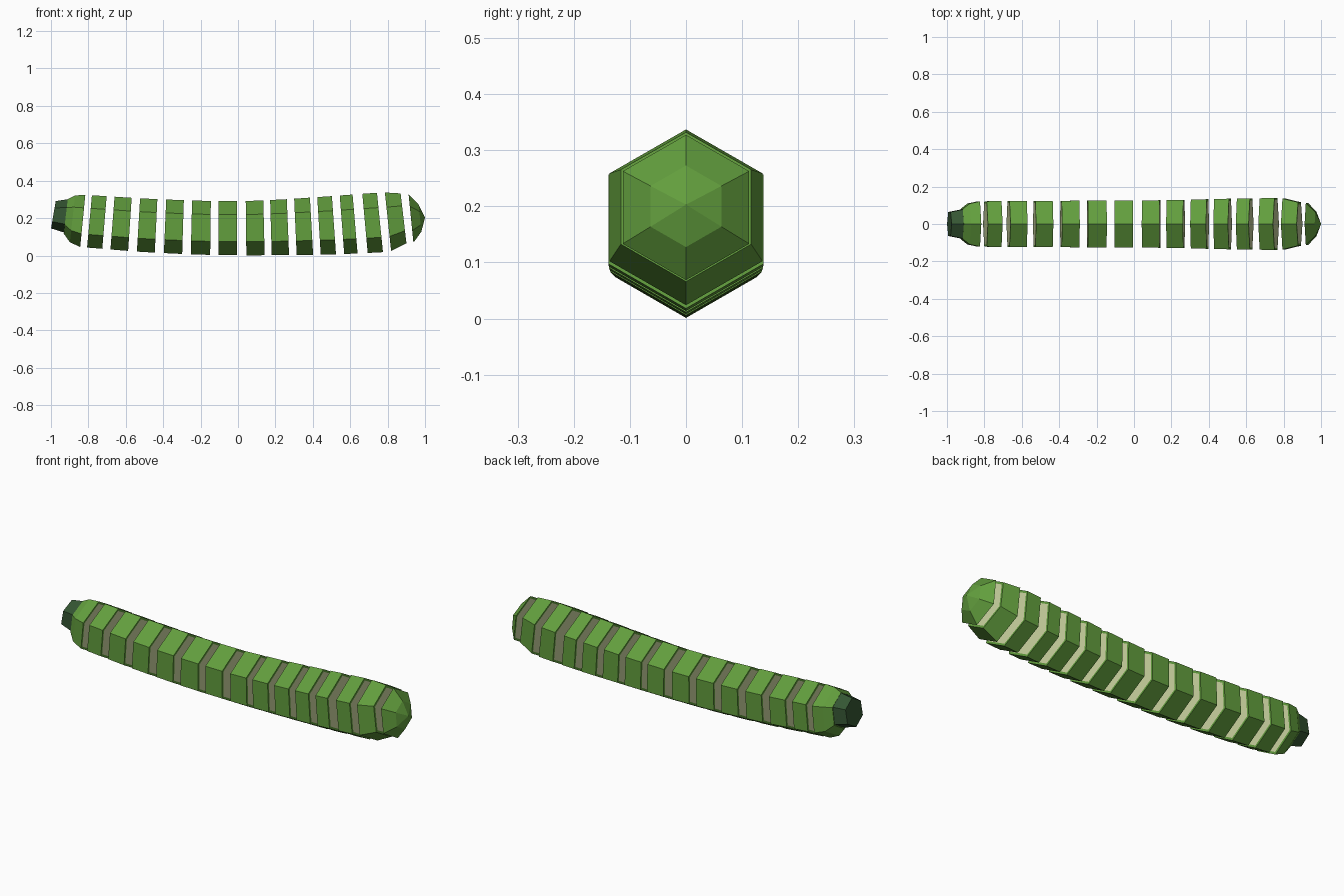
import bpy, bmesh, math
from mathutils import Vector

if "Cube" in bpy.data.objects:
    bpy.data.objects.remove(bpy.data.objects["Cube"])


def mat(name, rgb):
    m = bpy.data.materials.new(name)
    m.diffuse_color = (*rgb, 1)
    m.use_nodes = True
    m.node_tree.nodes["Principled BSDF"].inputs["Base Color"].default_value = m.diffuse_color
    return m


SKIN = mat("green skin", (0.123, 0.342, 0.047))
FLESH = mat("pale flesh", (0.61, 0.67, 0.36))
STEM = mat("dark green stem", (0.035, 0.092, 0.033))
RIM = 0.013  # skin thickness seen on the cut faces

# Centre line and radius along the body: x, z, radius
LINE = [(-0.83, 0.185, 0.140), (-0.5, 0.161, 0.143), (-0.2, 0.148, 0.144),
        (0.05, 0.146, 0.145), (0.25, 0.151, 0.149), (0.5, 0.161, 0.156),
        (0.75, 0.176, 0.160), (0.8, 0.180, 0.158), (0.885, 0.199, 0.134)]


def body(x):
    for a, b in zip(LINE, LINE[1:]):
        if x <= b[0]:
            t = (x - a[0]) / (b[0] - a[0])
            return a[1] + t * (b[1] - a[1]), a[2] + t * (b[2] - a[2])
    return LINE[-1][1:]


def section(x):
    z, r = body(x)
    return (x, z, r, (x + 0.05) * 0.125)


def loft(name, rings, side, cut_start=False, cut_end=False, tip=None):
    """Six-sided loft through tilted rings (x, z, radius, tilt)."""
    rings = list(rings)
    cuts = []
    # a cut face is a skin rim around a pale core
    if cut_start:
        x, z, r, s = rings[0]
        rings.insert(0, (x, z, r - RIM, s))
    if cut_end:
        x, z, r, s = rings[-1]
        rings.append((x, z, r - RIM, s))
    bm = bmesh.new()
    loops = []
    for x, z, r, s in rings:
        up = Vector((-s, 0, 1)).normalized()
        loops.append([bm.verts.new(Vector((x, 0, z)) + up * r * math.cos(k * math.pi / 3)
                                   + Vector((0, r * math.sin(k * math.pi / 3), 0)))
                      for k in range(6)])
    for a, b in zip(loops, loops[1:]):
        for k in range(6):
            bm.faces.new((a[k], a[k - 1], b[k - 1], b[k]))
    bm.faces.new(loops[0]).material_index = int(cut_start)
    if tip:
        v = bm.verts.new(tip)
        for k in range(6):
            bm.faces.new((loops[-1][k], loops[-1][k - 1], v))
    else:
        bm.faces.new(loops[-1][::-1]).material_index = int(cut_end)
    bmesh.ops.recalc_face_normals(bm, faces=bm.faces)
    me = bpy.data.meshes.new(name)
    bm.to_mesh(me)
    bm.free()
    me.materials.append(side)
    if cut_start or cut_end:
        me.materials.append(FLESH)
    ob = bpy.data.objects.new(name, me)
    bpy.context.collection.objects.link(ob)


# Stem stub at the left end
loft("stem", [(-0.987, 0.218, 0.074, -0.17), (-0.918, 0.212, 0.09, -0.12)], STEM)

# Rounded left end piece
loft("stem_end", [(-0.921, 0.21, 0.093, -0.12), (-0.885, 0.196, 0.126, -0.11),
                  section(-0.83)], SKIN, cut_end=True)

# Separate slices with pale cut faces
CUTS = [(-0.794, -0.714), (-0.671, -0.578), (-0.532, -0.438), (-0.39, -0.294),
        (-0.249, -0.147), (-0.104, -0.005), (0.043, 0.139), (0.176, 0.267),
        (0.307, 0.393), (0.433, 0.513), (0.556, 0.626), (0.679, 0.759),
        (0.802, 0.885)]
for i, (a, b) in enumerate(CUTS):
    loft(f"slice_{i + 1}", [section(a), section(b)], SKIN, True, True)

# Rounded right end piece
loft("tip_end", [(0.925, 0.198, 0.130, 0.1), (0.973, 0.2, 0.073, 0.1)],
     SKIN, cut_start=True, tip=(1.0, 0, 0.203))
